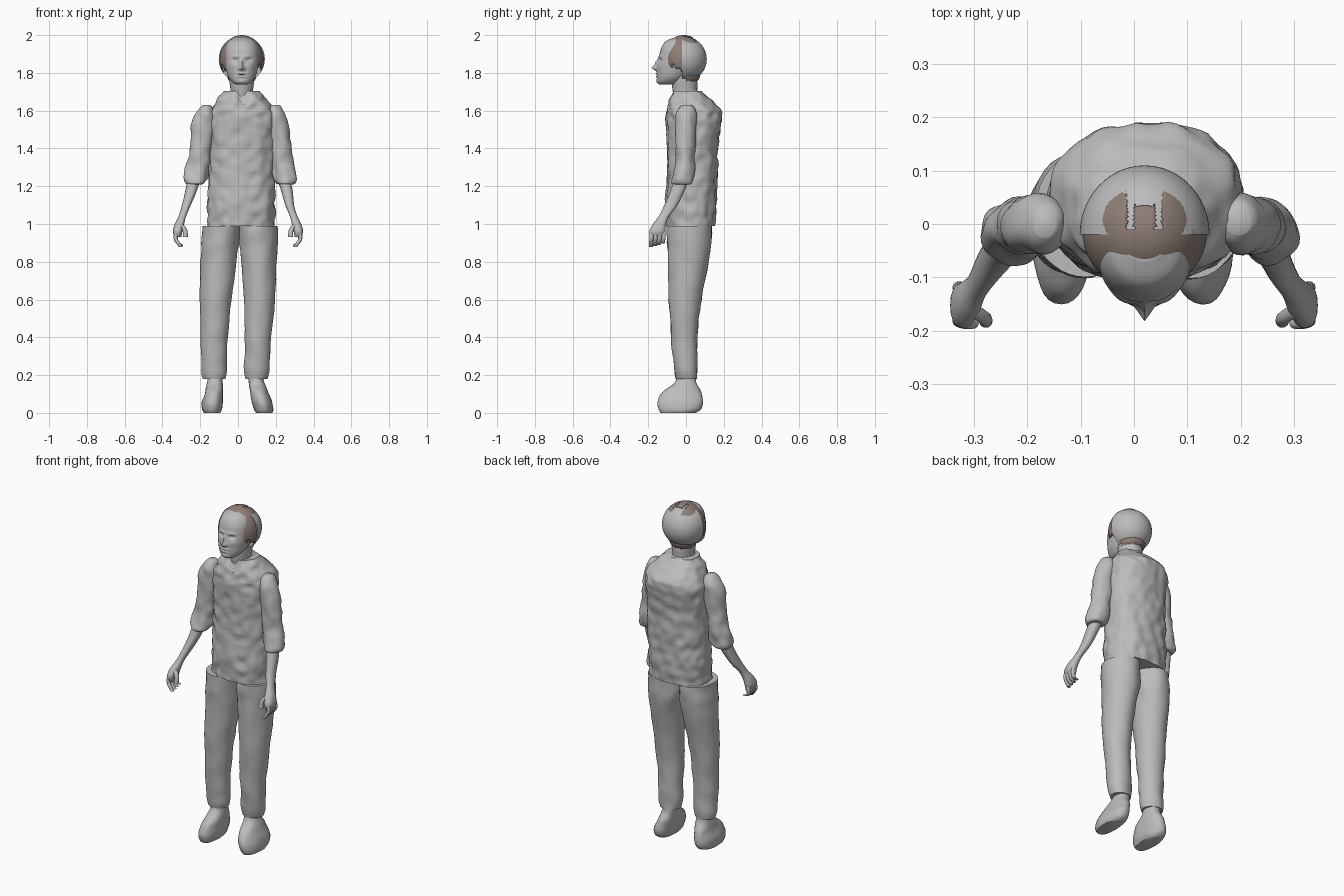
import bpy, bmesh, math, random
from mathutils import Vector, Matrix, noise

random.seed(4)
MID = 0.02  # the head and torso sit slightly off centre

cube = bpy.data.objects.get("Cube")
if cube:
    bpy.data.objects.remove(cube, do_unlink=True)


def material(name, colour):
    mat = bpy.data.materials.new(name)
    mat.use_nodes = True
    mat.diffuse_color = (*colour, 1)
    mat.node_tree.nodes["Principled BSDF"].inputs["Base Color"].default_value = (*colour, 1)
    return mat


GREY = material("plain grey", (0.5, 0.5, 0.5))
BROWN = material("hair brown", (0.27, 0.21, 0.18))


def finish(name, bm, mat, angle=50):
    bmesh.ops.recalc_face_normals(bm, faces=bm.faces)
    mesh = bpy.data.meshes.new(name)
    bm.to_mesh(mesh)
    bm.free()
    mesh.materials.append(mat)
    obj = bpy.data.objects.new(name, mesh)
    bpy.context.collection.objects.link(obj)
    bpy.ops.object.select_all(action="DESELECT")
    obj.select_set(True)
    bpy.context.view_layer.objects.active = obj
    bpy.ops.object.shade_smooth_by_angle(angle=math.radians(angle))
    return obj


def spline(rows, steps):
    """Smooth the list of cross-sections with a Catmull-Rom curve."""
    rows = [Vector(r) for r in rows]
    out = []
    for i in range(len(rows) - 1):
        a, b = rows[max(i - 1, 0)], rows[i]
        c, d = rows[i + 1], rows[min(i + 2, len(rows) - 1)]
        for s in range(steps):
            t = s / steps
            out.append(0.5 * (2 * b + (c - a) * t + (2 * a - 5 * b + 4 * c - d) * t * t
                              + (3 * b - a - 3 * c + d) * t ** 3))
    return out + [rows[-1]]


def loft(name, rows, seg=32, steps=4, square=2.0, rough=0.0, scale=20, shape=None, mat=GREY):
    """Skin cross-sections given as (x low, x high, y low, y high, z)."""
    bm = bmesh.new()
    rings = []
    for x0, x1, y0, y1, z in spline(rows, steps):
        ring = []
        for k in range(seg):
            a = math.tau * k / seg
            c, s = math.cos(a), math.sin(a)
            px = math.copysign(abs(c) ** (2 / square), c)
            py = math.copysign(abs(s) ** (2 / square), s)
            co = Vector(((x0 + x1) / 2 + px * (x1 - x0) / 2,
                         (y0 + y1) / 2 + py * (y1 - y0) / 2, z))
            if rough:
                co += Vector((c, s, 0)) * noise.noise(co * scale) * rough
            if shape:
                co = shape(co)
            ring.append(bm.verts.new(co))
        rings.append(ring)
    for low, high in zip(rings, rings[1:]):
        for k in range(seg):
            n = (k + 1) % seg
            bm.faces.new((low[k], low[n], high[n], high[k]))
    bm.faces.new(rings[0])
    bm.faces.new(rings[-1])
    return finish(name, bm, mat)


def pair(name, rows, lean=lambda z: 0, **options):
    """Build the right part and its mirrored, slightly shifted left part."""
    loft("right_" + name, rows, **options)
    flipped = [(lean(z) - x1, lean(z) - x0, y0, y1, z) for x0, x1, y0, y1, z in rows]
    loft("left_" + name, flipped, **options)


# Shirt body, with a crumpled surface and sloping shoulders
def neck_notch(co):
    if co.y < 0 and co.z > 1.64 and abs(co.x - MID) < 0.03:
        co.z -= 0.03 * (1 - abs(co.x - MID) / 0.03)
    return co


loft("shirt", [
    (-.16, .195, -.1, .15, .99), (-.16, .195, -.105, .16, 1.1), (-.155, .195, -.1, .165, 1.25),
    (-.15, .2, -.1, .17, 1.42), (-.155, .205, -.105, .19, 1.56), (-.14, .19, -.1, .18, 1.61),
    (-.11, .15, -.085, .13, 1.66), (-.085, .12, -.07, .09, 1.695), (-.08, .115, -.065, .08, 1.705),
], seg=72, steps=8, square=2.3, rough=.012, scale=22, shape=neck_notch)

# Trouser legs
pair("trouser_leg", [
    (-.19, .01, -.1, .135, .99), (-.195, .005, -.1, .135, .9), (-.2, -.01, -.095, .12, .8),
    (-.2, -.035, -.09, .08, .6), (-.195, -.055, -.08, .062, .4), (-.195, -.06, -.065, .06, .25),
    (-.185, -.07, -.055, .055, .18),
], lean=lambda z: .06 * (z - .7), seg=40, rough=.008, scale=12)

# Shoes, rounded with a tall instep
pair("shoe", [
    (-.16, -.08, -.045, .05, .21), (-.165, -.08, -.06, .055, .16), (-.175, -.08, -.125, .08, .11),
    (-.19, -.08, -.15, .09, .06), (-.19, -.085, -.145, .08, .02), (-.18, -.095, -.135, .05, 0),
], lean=lambda z: -.15 * z, rough=.004, square=2.2)

# Rolled sleeves
pair("sleeve", [
    (-.19, -.15, -.02, .025, 1.63), (-.21, -.13, -.04, .045, 1.61), (-.24, -.12, -.055, .055, 1.55),
    (-.255, -.14, -.055, .05, 1.42), (-.27, -.15, -.055, .045, 1.32), (-.29, -.16, -.07, .045, 1.25),
    (-.28, -.18, -.075, .035, 1.215), (-.265, -.2, -.06, .02, 1.21),
], lean=lambda z: .025, rough=.012, scale=18)

# Forearms running forward into the palms
pair("forearm", [
    (-.265, -.195, -.06, .02, 1.25), (-.28, -.22, -.085, -.01, 1.17), (-.297, -.25, -.115, -.045, 1.1),
    (-.315, -.275, -.145, -.09, 1.04), (-.335, -.285, -.175, -.105, 1.0),
    (-.345, -.295, -.195, -.11, .96), (-.335, -.3, -.185, -.115, .93),
], lean=lambda z: .01 * (z > 1.1), seg=20, square=2.3)


def digit(name, points, radius):
    pair(name, [(x - radius, x + radius, y - radius, y + radius, z) for x, y, z in points], seg=10)


# Curled fingers and thumbs
for i, finger in enumerate(("index", "middle", "ring", "little")):
    y = -.182 + .021 * i
    digit(finger + "_finger", [(-.325, y, .96), (-.33, y, .925), (-.318, y - .004, .9),
                               (-.302, y - .004, .878 + .006 * i)], .011)
digit("thumb", [(-.305, -.16, 1.0), (-.282, -.175, .97), (-.278, -.182, .93)], .013)

# Neck
loft("neck", [(-.05, .09, -.06, .07, 1.64), (-.04, .08, -.07, .06, 1.7),
              (-.045, .085, -.075, .06, 1.75), (-.05, .09, -.07, .05, 1.8)], seg=28)


# Face, sculpted with soft bumps
BUMPS = (  # side offset, height, width, tall, forward amount
    (0, 1.826, .011, .012, .025), (0, 1.85, .009, .022, .014),
    (.034, 1.868, .017, .009, -.011), (.03, 1.888, .024, .006, .005),
    (0, 1.795, .024, .005, .007), (0, 1.78, .02, .005, .006), (0, 1.788, .024, .003, -.004),
    (0, 1.755, .02, .01, .004), (.045, 1.835, .02, .016, .004), (.013, 1.822, .007, .006, .006),
)


def sculpt(co):
    if co.y < -.06:
        side, height, move = abs(co.x - MID), co.z, 0
        for px, pz, wide, tall, out in BUMPS:
            move += out * math.exp(-((side - px) / wide) ** 2 - ((height - pz) / tall) ** 2)
        co.y -= move
    return co


loft("face", [
    (-.01, .05, -.14, -.05, 1.738), (-.03, .07, -.152, -.03, 1.75), (-.05, .09, -.154, .0, 1.775),
    (-.062, .102, -.154, .03, 1.81), (-.07, .11, -.15, .05, 1.85), (-.072, .112, -.142, .06, 1.89),
    (-.068, .108, -.132, .06, 1.93), (-.05, .09, -.11, .05, 1.965), (-.02, .06, -.07, .02, 1.985),
], seg=96, steps=9, square=2.15, shape=sculpt)


def ellipsoid(centre, radii, seg, rings):
    bm = bmesh.new()
    bmesh.ops.create_uvsphere(bm, u_segments=seg, v_segments=rings, radius=1,
                              matrix=Matrix.Translation(centre) @ Matrix.Diagonal((*radii, 1)))
    return bm


# Smooth half dome over the back of the head
bm = ellipsoid((MID, -.02, 1.873), (.122, .13, .123), 48, 32)
cut = bmesh.ops.bisect_plane(bm, geom=bm.verts[:] + bm.edges[:] + bm.faces[:],
                             plane_co=(0, -.02, 0), plane_no=(0, -1, 0), clear_outer=True)
bmesh.ops.holes_fill(bm, edges=[e for e in bm.edges if e.is_boundary])
finish("back_dome", bm, GREY, 40)

# Ragged hair: a fringe cap, side locks and a strip at the nape
jag = [random.uniform(0, 1) for _ in range(97)]


def is_hair(co):
    ragged = jag[int((math.atan2(co.y, co.x - MID) / math.tau + .5) * 96)]
    side = abs(co.x - MID)
    if co.z > 1.925:
        notch = side < .03 and co.y > .035 or .02 < side < .034 and co.y > -.01
        bare_brow = co.y < -.085 and side < .05 and co.z < 1.95 + .012 * ragged
        return co.y < .055 + .02 * ragged and not notch and not bare_brow
    return side > .072 and co.y < -.01 and co.z > 1.8 + .05 * ragged


bm = ellipsoid((MID, -.012, 1.868), (.117, .116, .132), 96, 60)
bmesh.ops.delete(bm, geom=[f for f in bm.faces if not is_hair(f.calc_center_median())],
                 context="FACES")
hair = finish("hair_cap", bm, BROWN, 60)
shell = hair.modifiers.new("thickness", "SOLIDIFY")
shell.thickness = .006
shell.offset = -1

bm = ellipsoid((MID, -.01, 1.79), (.08, .085, .06), 96, 30)
bmesh.ops.delete(bm, geom=[f for f in bm.faces if (c := f.calc_center_median()).y < .0 or c.z > 1.79
                           or c.z < 1.745 + .02 * jag[int((c.x + 1) * 400) % 96]],
                 context="FACES")
finish("nape_hair", bm, BROWN, 60)
